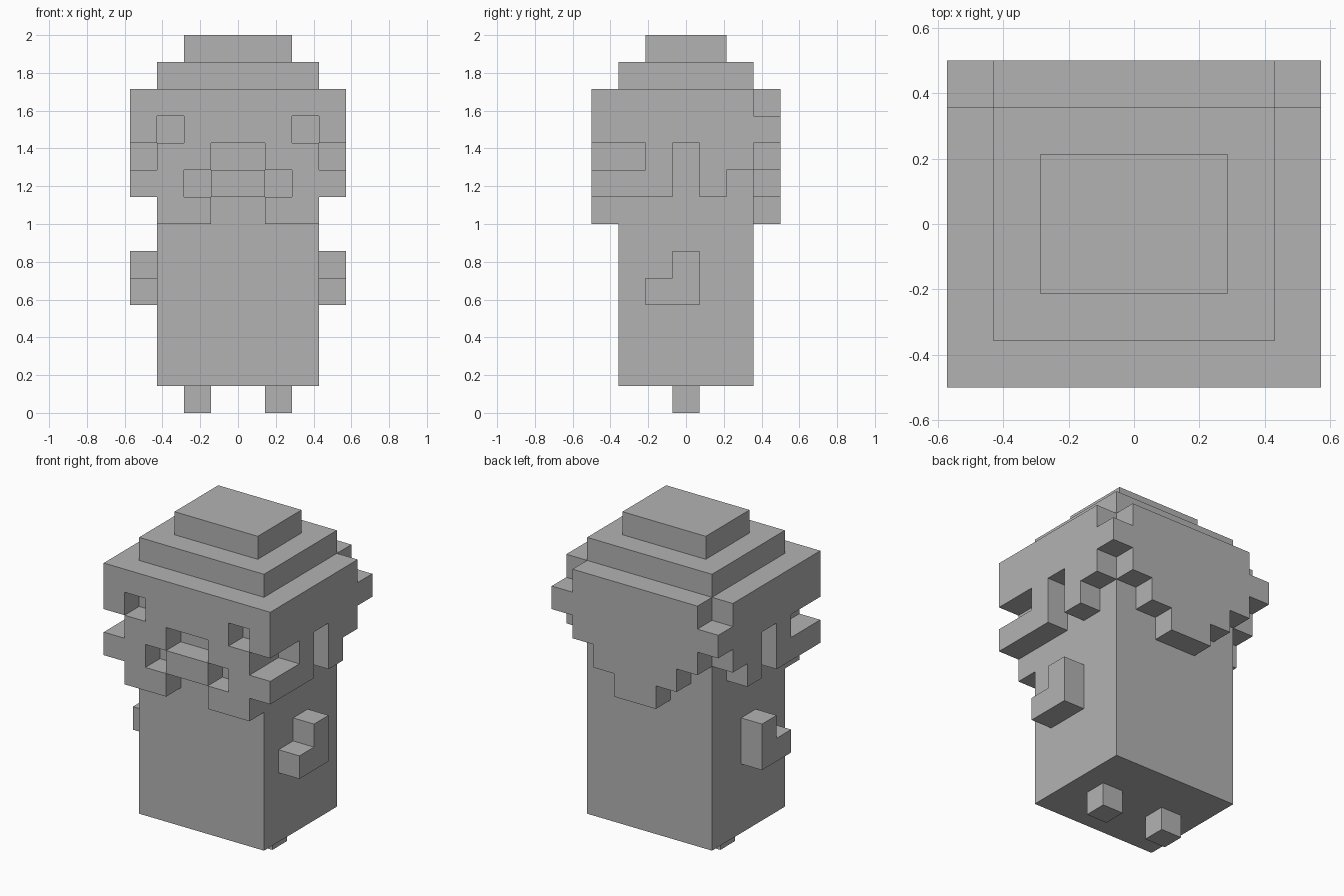
import bpy
import bmesh
from mathutils import Vector

if "Cube" in bpy.data.objects:
    bpy.data.objects.remove(bpy.data.objects["Cube"], do_unlink=True)

U = 1 / 7  # edge of one block

grey = bpy.data.materials.new("plain_grey")
grey.use_nodes = True
grey.diffuse_color = (0.45, 0.45, 0.45, 1)
grey.node_tree.nodes["Principled BSDF"].inputs["Base Color"].default_value = grey.diffuse_color


def block(x, y, z):
    """Cells of a box; each argument is a (first, past last) range."""
    return {(i, j, k) for i in range(*x) for j in range(*y) for k in range(*z)}


def panel(rows, top, place):
    """Cells of a one-block-thick panel drawn as rows from the top down."""
    return {place(c, top - r) for r, row in enumerate(rows)
            for c, mark in enumerate(row) if mark == "#"}


def mirrored(cells):
    return cells | {(-1 - i, j, k) for i, j, k in cells}


# Hair panels: face with eye and mouth openings, back, and one side
front = panel(["########",
               "#.####.#",
               ".##..##.",
               "##.##.##",
               ".##..##."], 11, lambda c, z: (c - 4, -3, z))
back = panel([".######.",
              "########",
              ".######.",
              "..####..",
              "...##..."], 11, lambda c, z: (c - 4, 3, z))
side = panel(["#####",
              "#####",
              ".#.##",
              "##.#."], 11, lambda c, z: (3, c - 2, z))

parts = {
    "body": block((-3, 3), (-2, 3), (1, 13)),
    "head_top": block((-2, 2), (-1, 2), (13, 14)),
    "hair_and_beard": front | back | mirrored(side),
    "arms": mirrored(block((3, 4), (0, 1), (4, 6)) | {(3, -1, 4)}),
    "legs": mirrored(block((1, 2), (0, 1), (0, 1))),
}
solid = set().union(*parts.values())


def build(name, cells):
    """Mesh the exposed faces of a part, skipping those against other blocks."""
    bm = bmesh.new()
    for cell in sorted(cells):
        centre = Vector(cell) + Vector((0.5, 0, 0.5))
        for axis in range(3):
            for sign in (-1, 1):
                n = Vector((0, 0, 0))
                n[axis] = sign
                if tuple(int(a + b) for a, b in zip(cell, n)) in solid:
                    continue
                u = Vector((0, 0, 0))
                u[(axis + 1) % 3] = 0.5
                v = n.cross(u)
                mid = centre + n / 2
                bm.faces.new([bm.verts.new((mid + d) * U)
                              for d in (-u - v, u - v, u + v, v - u)])
    bmesh.ops.remove_doubles(bm, verts=bm.verts, dist=U / 100)
    mesh = bpy.data.meshes.new(name)
    bm.to_mesh(mesh)
    bm.free()
    mesh.materials.append(grey)
    bpy.context.collection.objects.link(bpy.data.objects.new(name, mesh))


for part, cells in parts.items():
    build(part, cells)
